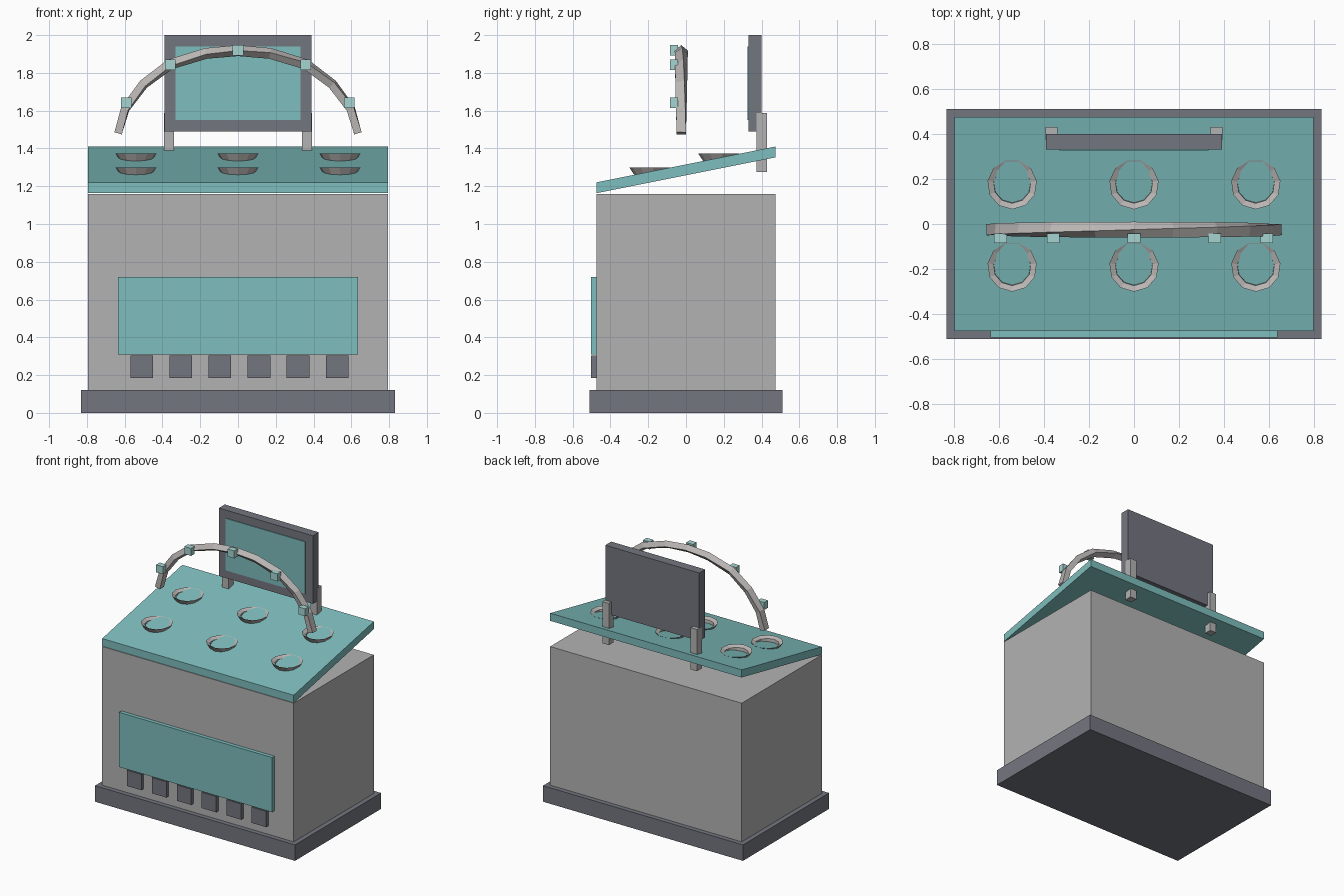
import bpy, bmesh
from math import sin, cos, pi
from mathutils import Vector

cube = bpy.data.objects.get("Cube")
if cube:
    bpy.data.objects.remove(cube, do_unlink=True)


def material(name, rgb):
    m = bpy.data.materials.new(name)
    m.use_nodes = True
    m.diffuse_color = (*rgb, 1)
    m.node_tree.nodes["Principled BSDF"].inputs["Base Color"].default_value = (*rgb, 1)
    return m


GREY = material("light grey", (0.45, 0.45, 0.45))
METAL = material("warm grey metal", (0.48, 0.46, 0.45))
DARK = material("slate grey", (0.175, 0.18, 0.215))
TEAL = material("teal", (0.21, 0.51, 0.51))
PALE = material("pale teal", (0.38, 0.66, 0.64))


def finish(name, bm, mat):
    bmesh.ops.recalc_face_normals(bm, faces=bm.faces)
    mesh = bpy.data.meshes.new(name)
    bm.to_mesh(mesh)
    bm.free()
    mesh.materials.append(mat)
    obj = bpy.data.objects.new(name, mesh)
    bpy.context.collection.objects.link(obj)
    return obj


def box(name, x, y, z, mat, shear=0):
    """Box from (min, max) ranges; shear raises z along y."""
    bm = bmesh.new()
    bmesh.ops.create_cube(bm, size=1)
    for v in bm.verts:
        v.co = [r[0] + (c + 0.5) * (r[1] - r[0]) for c, r in zip(v.co, (x, y, z))]
        v.co.z += shear * (v.co.y - y[0])
    return finish(name, bm, mat)


def sweep(name, sections, mat, closed):
    """Skin a list of equal cross-sections, capped when open."""
    bm = bmesh.new()
    loops = [[bm.verts.new(p) for p in s] for s in sections]
    pairs = list(zip(loops, loops[1:] + loops[:1]))
    for a, b in pairs if closed else pairs[:-1]:
        n = len(a)
        for i in range(n):
            j = (i + 1) % n
            bm.faces.new((a[i], a[j], b[j], b[i]))
    if not closed:
        bm.faces.new(loops[0])
        bm.faces.new(loops[-1])
    return finish(name, bm, mat)


# Cabinet: plinth, body and sloping worktop
SLOPE = 0.2
box("plinth", (-0.83, 0.83), (-0.51, 0.51), (0, 0.12), DARK)
box("body", (-0.795, 0.795), (-0.475, 0.475), (0.12, 1.16), GREY)
box("sloped_top", (-0.795, 0.795), (-0.475, 0.475), (1.163, 1.22), TEAL, SLOPE)

# Front panel with a row of buttons below
box("front_panel", (-0.635, 0.635), (-0.503, -0.47), (0.31, 0.72), TEAL)
for i in range(6):
    cx = -0.51 + 0.207 * i
    box(f"button_{i + 1}", (cx - 0.06, cx + 0.06), (-0.503, -0.47), (0.185, 0.303), DARK)

# Monitor on two posts
box("monitor_frame", (-0.39, 0.39), (0.33, 0.4), (1.49, 2), DARK)
box("monitor_screen", (-0.33, 0.33), (0.325, 0.331), (1.55, 1.94), TEAL)
for side, cx in (("left", 0.366), ("right", -0.366)):
    box(f"{side}_post", (cx - 0.027, cx + 0.027), (0.373, 0.43), (1.275, 1.588), GREY)

# Level rings half sunk into the sloping top
RING_PROFILE = ((0.11, 0.022), (0.083, 0.008), (0.08, -0.022))
for row, cy in (("front", -0.19), ("back", 0.175)):
    top = 1.22 + SLOPE * (cy + 0.475)
    for col, cx in (("right", -0.54), ("middle", 0), ("left", 0.54)):
        sections = []
        for i in range(11):
            a = 2 * pi * i / 11 - pi / 2
            sections.append([(cx + r * cos(a), cy + r * sin(a), top + h)
                             for r, h in RING_PROFILE])
        sweep(f"{row}_{col}_ring", sections, METAL, True)

# Slightly twisted four-sided arch
half = [(0.635, 1.48), (0.597, 1.61), (0.5, 1.74), (0.36, 1.845), (0.17, 1.903)]
path = [Vector((-x, -0.025, z)) for x, z in half] + [Vector((0, -0.025, 1.918))]
path += [Vector((x, -0.025, z)) for x, z in reversed(half)]
sections = []
for i, p in enumerate(path):
    t = (path[min(i + 1, len(path) - 1)] - path[max(i - 1, 0)]).normalized()
    side = Vector((0, 1, 0))
    up = side.cross(t)
    twist = 0.16 * (i - 5)
    sections.append([p + 0.035 * cos(a + twist) * side + 0.029 * sin(a + twist) * up
                     for a in (0, pi / 2, pi, 3 * pi / 2)])
sweep("arch", sections, METAL, False)

# Small lamps along the front of the arch
for i, (cx, cz) in enumerate([(-0.592, 1.643), (-0.358, 1.843), (0, 1.92),
                              (0.358, 1.843), (0.588, 1.643)]):
    box(f"arch_lamp_{i + 1}", (cx - 0.028, cx + 0.028), (-0.085, -0.042),
        (cz - 0.028, cz + 0.028), PALE)
